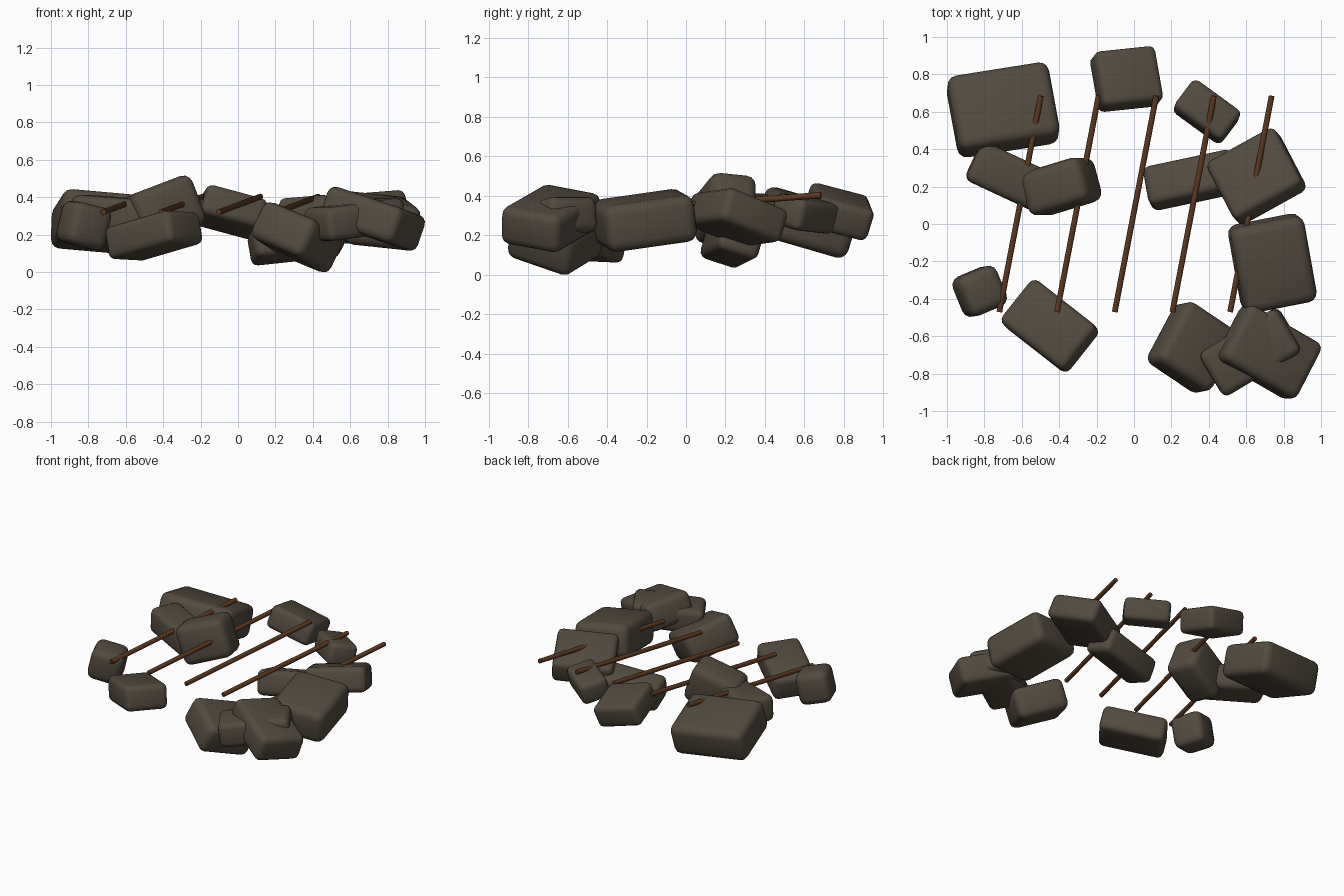
import bpy, bmesh, math
from mathutils import Vector, Euler

if "Cube" in bpy.data.objects:
    bpy.data.objects.remove(bpy.data.objects["Cube"])


def material(name, rgb):
    m = bpy.data.materials.new(name)
    m.diffuse_color = (*rgb, 1.0)
    m.use_nodes = True
    m.node_tree.nodes["Principled BSDF"].inputs["Base Color"].default_value = m.diffuse_color
    return m


STONE = material("dark_stone", (0.086, 0.069, 0.050))
RUST = material("rusty_brown", (0.110, 0.040, 0.015))


def finish(bm, name, mat, angle):
    me = bpy.data.meshes.new(name)
    bm.to_mesh(me)
    bm.free()
    ob = bpy.data.objects.new(name, me)
    bpy.context.collection.objects.link(ob)
    me.materials.append(mat)
    bpy.ops.object.select_all(action='DESELECT')
    bpy.context.view_layer.objects.active = ob
    ob.select_set(True)
    bpy.ops.object.shade_smooth_by_angle(angle=math.radians(angle))
    return ob


def chunk(name, loc, size, tilt):
    """Rounded rubble block: box, bevelled edges, tilted in place."""
    bm = bmesh.new()
    bmesh.ops.create_cube(bm, size=1.0)
    bmesh.ops.scale(bm, vec=Vector(size), verts=bm.verts)
    bmesh.ops.bevel(bm, geom=bm.edges[:], offset=0.22 * min(size), segments=3,
                    profile=0.5, affect='EDGES', clamp_overlap=True)
    rot = Euler([math.radians(a) for a in tilt]).to_matrix()
    bmesh.ops.rotate(bm, cent=(0, 0, 0), matrix=rot, verts=bm.verts)
    bmesh.ops.translate(bm, vec=Vector(loc), verts=bm.verts)
    low = min(v.co.z for v in bm.verts)
    if low < 0.02:                       # the lowest block rests on the ground
        bmesh.ops.translate(bm, vec=(0, 0, -low), verts=bm.verts)
    return finish(bm, name, STONE, 40)


def rod(name, a, b, r):
    a, b = Vector(a), Vector(b)
    bm = bmesh.new()
    bmesh.ops.create_cone(bm, cap_ends=True, segments=10, radius1=r, radius2=r,
                          depth=(b - a).length)
    rot = (b - a).to_track_quat('Z', 'Y').to_matrix()
    bmesh.ops.rotate(bm, cent=(0, 0, 0), matrix=rot, verts=bm.verts)
    bmesh.ops.translate(bm, vec=(a + b) / 2, verts=bm.verts)
    return finish(bm, name, RUST, 50)


# Rubble blocks: centre, size, tilt in degrees
chunks = [
    ((-0.70, 0.61, 0.265), (0.55, 0.42, 0.24), (-16, 5, 9)),     # back left
    ((-0.04, 0.775, 0.32), (0.34, 0.31, 0.17), (-15, 15, 6)),    # back middle
    ((0.39, 0.60, 0.31), (0.32, 0.20, 0.16), (-14, -4, -36)),    # back right
    ((-0.66, 0.25, 0.305), (0.44, 0.23, 0.19), (0, 4, -25)),     # left, low
    ((-0.39, 0.20, 0.33), (0.36, 0.245, 0.285), (-6, -20, 17)),  # left, high
    ((0.31, 0.235, 0.165), (0.49, 0.22, 0.18), (-18, -6, 12)),   # right, low
    ((0.655, 0.255, 0.29), (0.42, 0.37, 0.18), (-20, -4, 29)),   # right, high
    ((0.74, -0.21, 0.275), (0.40, 0.47, 0.24), (8, 6, 11)),      # right side
    ((-0.825, -0.36, 0.25), (0.23, 0.23, 0.23), (3, 13, 23)),    # front left, small
    ((-0.45, -0.545, 0.195), (0.45, 0.30, 0.18), (-2, -13, -38)),  # front left
    ((0.315, -0.66, 0.20), (0.36, 0.38, 0.22), (-18, 19, -34)),  # front middle
    ((0.625, -0.685, 0.28), (0.49, 0.275, 0.18), (0, -7, 31)),   # front, pushed through
    ((0.72, -0.685, 0.285), (0.475, 0.34, 0.20), (-10, 16, -30)),  # front right
]
for i, c in enumerate(chunks):
    chunk(f"rubble_block_{i + 1}", *c)

# Five parallel bars
for i in range(5):
    x = -0.72 + 0.3085 * i
    rod(f"bar_{i + 1}", (x, -0.47, 0.32), (x + 0.222, 0.685, 0.403), 0.016)
